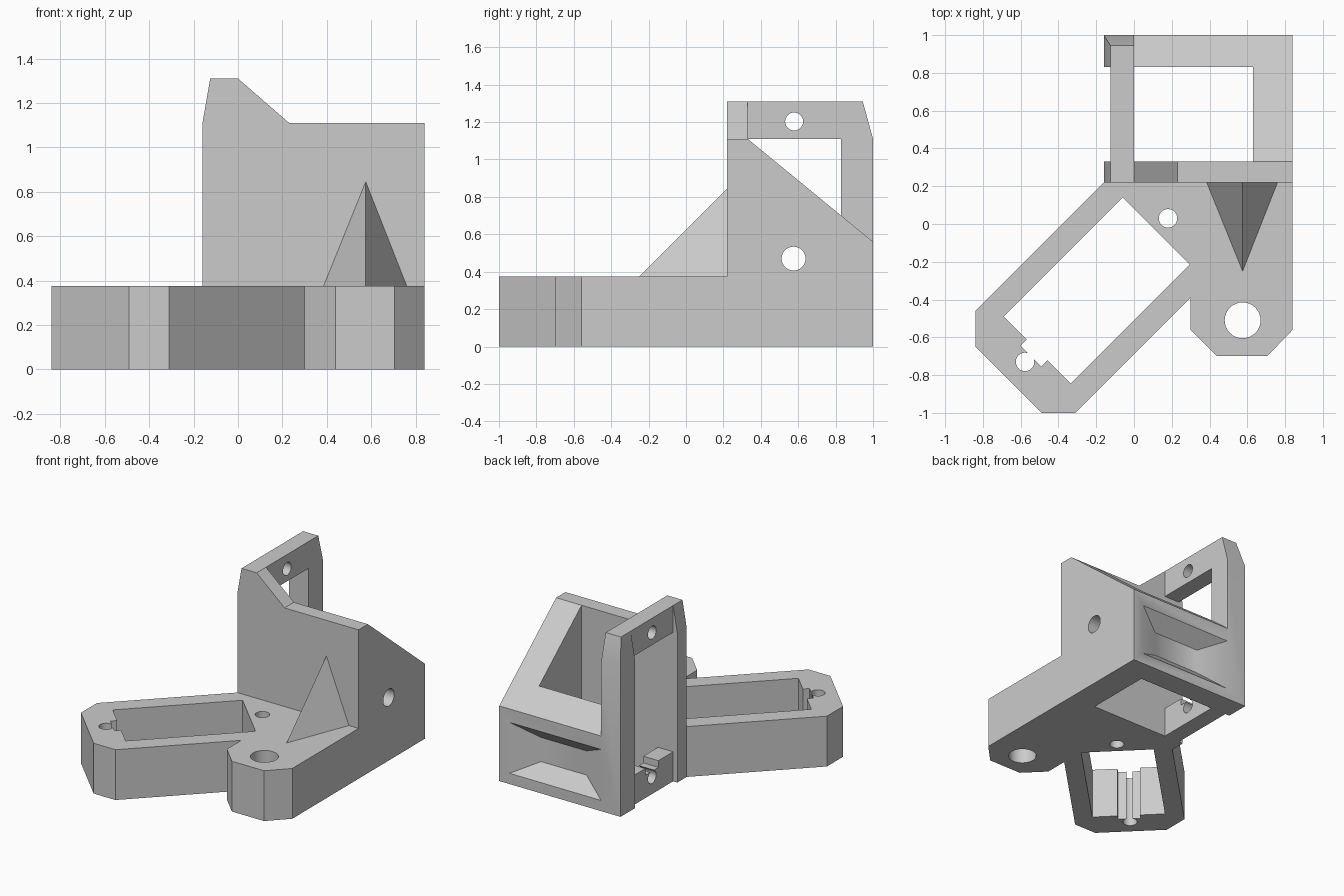
import bpy, bmesh, math
from mathutils import Vector

if "Cube" in bpy.data.objects:
    bpy.data.objects.remove(bpy.data.objects["Cube"], do_unlink=True)

plastic = bpy.data.materials.new("light_grey_plastic")
plastic.use_nodes = True
plastic.diffuse_color = (0.6, 0.6, 0.6, 1)
plastic.node_tree.nodes["Principled BSDF"].inputs["Base Color"].default_value = (0.6, 0.6, 0.6, 1)


def add_object(name, bm):
    bmesh.ops.recalc_face_normals(bm, faces=bm.faces[:])
    mesh = bpy.data.meshes.new(name)
    bm.to_mesh(mesh)
    bm.free()
    obj = bpy.data.objects.new(name, mesh)
    bpy.context.scene.collection.objects.link(obj)
    mesh.materials.append(plastic)
    return obj


def prism(name, points, axis, low, high):
    """Extrude a 2D outline along an axis from low to high."""
    place = {"x": lambda a, b, d: (d, a, b),
             "y": lambda a, b, d: (a, d, b),
             "z": lambda a, b, d: (a, b, d)}[axis]
    bm = bmesh.new()
    face = bm.faces.new([bm.verts.new(place(a, b, low)) for a, b in points])
    new = bmesh.ops.extrude_face_region(bm, geom=[face])["geom"]
    shift = Vector(place(0, 0, high - low))
    bmesh.ops.translate(bm, vec=shift, verts=[v for v in new if isinstance(v, bmesh.types.BMVert)])
    return add_object(name, bm)


def rect(a0, b0, a1, b1):
    return [(a0, b0), (a1, b0), (a1, b1), (a0, b1)]


def circle(a, b, radius, count=32):
    return [(a + radius * math.cos(2 * math.pi * i / count),
             b + radius * math.sin(2 * math.pi * i / count)) for i in range(count)]


def hull(name, points):
    bm = bmesh.new()
    for p in points:
        bm.verts.new(p)
    bmesh.ops.convex_hull(bm, input=bm.verts[:])
    return add_object(name, bm)


def combine(target, others, operation):
    """Apply a boolean with each object, then discard it."""
    bpy.context.view_layer.objects.active = target
    for other in others:
        mod = target.modifiers.new("combine", "BOOLEAN")
        mod.operation = operation
        mod.solver = "EXACT"
        mod.object = other
        bpy.ops.object.modifier_apply(modifier=mod.name)
        bpy.data.objects.remove(other, do_unlink=True)


# Base plate with the diagonal servo arm and the pivot lug
bracket = prism("servo_bracket", [
    (-.16, .28), (-.16, .22), (-.84, -.46), (-.84, -.65), (-.49, -1), (-.31, -1),
    (.3, -.39), (.3, -.56), (.44, -.7), (.705, -.7), (.84, -.56), (.84, .28)], "z", 0, .375)

# Boxed upright: sloped body, tall front wall and tall side wall
body = prism("sloped_body", [(.22, 0), (1, 0), (1, .56), (.33, 1.11), (.22, 1.11)], "x", -.16, .84)
front = prism("front_wall", [(-.16, 0), (.84, 0), (.84, 1.11), (.23, 1.11), (0, 1.31), (-.16, 1.31)],
              "y", .22, .33)
side = prism("side_wall", [(.22, 0), (1, 0), (1, 1.11), (.945, 1.31), (.22, 1.31)], "x", -.16, 0)

# Triangular gusset on the front
gusset = hull("gusset", [(.385, .22, .375), (.76, .22, .375), (.575, -.25, .375), (.575, .22, .845),
                         (.385, .27, .3), (.76, .27, .3), (.575, -.25, .3), (.575, .27, .845)])
combine(bracket, [body, front, side, gusset], "UNION")

# Central shaft, side servo window with its cable notch, and flange recess
cuts = [
    prism("shaft_cut", rect(0, .33, .63, .83), "z", -.1, 1.5),
    prism("window_cut", rect(.33, .22, .83, 1.11), "x", -.3, .05),
    prism("window_notch", rect(.503, .17, .657, .3), "x", -.3, .05),
    prism("flange_recess", rect(-.3, .33, -.125, .83), "z", -.1, 1.5),
    # Slanted outer top of the side wall
    prism("slant_cut", [(-.16, 1.11), (-.09, 1.51), (-.4, 1.51), (-.4, 1.11)], "y", 0, 1.2),
    # Diagonal servo pocket and cable notch
    prism("pocket_cut", [(-.06, .14), (.295, -.215), (-.335, -.845), (-.69, -.49)], "z", -.1, .6),
    prism("pocket_notch", [(-.51, -.55), (-.6, -.645), (-.49, -.755), (-.4, -.66)], "z", -.1, .6),
    # Screw and pivot holes
    prism("arm_hole_outer", circle(-.577, -.73, .049), "z", -.1, .6),
    prism("arm_hole_inner", circle(.18, .03, .049), "z", -.1, .6),
    prism("pivot_hole", circle(.575, -.51, .095), "z", -.1, .6),
    prism("window_hole_upper", circle(.578, 1.203, .048), "x", -.3, .1),
    prism("window_hole_lower", circle(.578, .127, .048), "x", -.3, .1),
    prism("wall_hole", circle(.575, .47, .064), "x", .5, 1),
]

# Tapered pocket in the back
pocket = []
for y, inset in ((.9, 1), (1.05, -.5)):
    for x, z in rect(.19 * inset, .08 + .1 * inset, .755 - .19 * inset, .46 - .1 * inset):
        pocket.append((x, y, z))
cuts.append(hull("back_pocket", pocket))
combine(bracket, cuts, "DIFFERENCE")

# Merge flat regions and keep the crisp edges
bm = bmesh.new()
bm.from_mesh(bracket.data)
bmesh.ops.remove_doubles(bm, verts=bm.verts[:], dist=.0005)
bmesh.ops.dissolve_limit(bm, angle_limit=math.radians(.5), verts=bm.verts[:], edges=bm.edges[:])
bm.to_mesh(bracket.data)
bm.free()
bpy.ops.object.select_all(action="DESELECT")
bracket.select_set(True)
bpy.context.view_layer.objects.active = bracket
bpy.ops.object.shade_smooth_by_angle(angle=math.radians(30))
